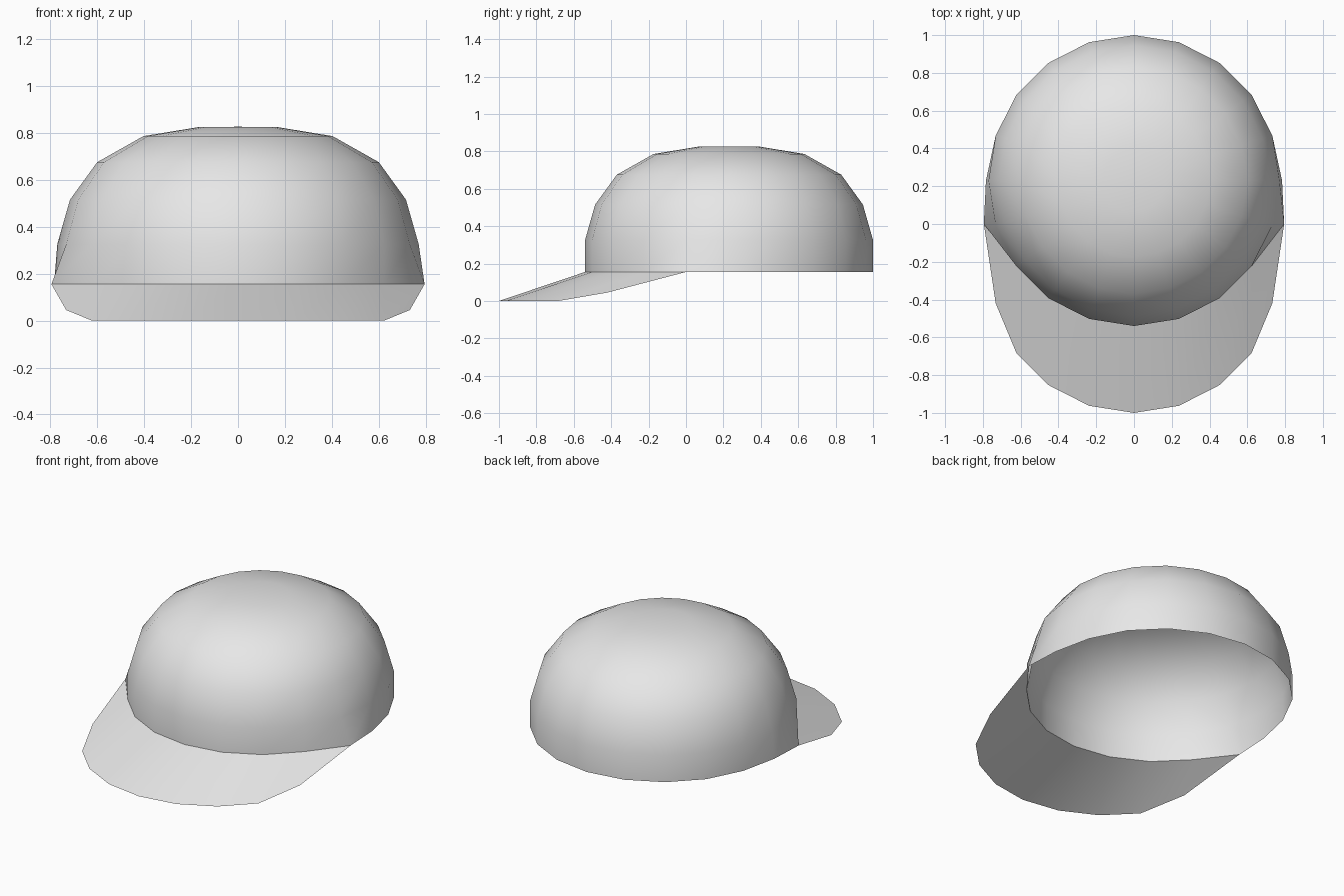
import bpy
import bmesh
from math import sin, cos, radians

cube = bpy.data.objects.get("Cube")
if cube:
    bpy.data.objects.remove(cube, do_unlink=True)

SIDES = 20
STEP = 360 / SIDES
CENTRE_Y = 0.23
RIM_Z = 0.155

fabric = bpy.data.materials.new("grey_fabric")
fabric.use_nodes = True
GREY = (0.8, 0.8, 0.8, 1)
fabric.diffuse_color = GREY
fabric.node_tree.nodes["Principled BSDF"].inputs["Base Color"].default_value = GREY


def rim_point(index, radius, z):
    a = radians(index * STEP)
    return [radius * cos(a), CENTRE_Y + radius * sin(a), z]


def base_point(index):
    """Rim of the crown, pulled outward where the visor meets it."""
    p = rim_point(index, 0.77, RIM_Z)
    i = index % SIDES
    if i in (9, 11, 19, 1):
        side = 1 if p[0] > 0 else -1
        if p[1] < CENTRE_Y:
            p[0], p[1] = side * 0.795, 0.0
    elif i in (0, 10):
        p[0] *= 1.018
    return p


def make_object(name, bm):
    mesh = bpy.data.meshes.new(name)
    bm.to_mesh(mesh)
    bm.free()
    mesh.materials.append(fabric)
    obj = bpy.data.objects.new(name, mesh)
    bpy.context.collection.objects.link(obj)
    bpy.ops.object.select_all(action="DESELECT")
    obj.select_set(True)
    bpy.context.view_layer.objects.active = obj
    bpy.ops.object.shade_smooth_by_angle(angle=radians(50))
    return obj


def bridge(bm, lower, upper, closed):
    n = len(lower)
    for i in range(n if closed else n - 1):
        j = (i + 1) % n
        bm.faces.new((lower[i], lower[j], upper[j], upper[i]))


# Crown: open dome of stacked rings with a nearly flat top
bm = bmesh.new()
rings = [[bm.verts.new(base_point(i)) for i in range(SIDES)]]
profile = [(0.77, 0.325), (0.716, 0.515), (0.6, 0.675), (0.403, 0.786), (0.165, 0.825)]
for radius, z in profile:
    rings.append([bm.verts.new(rim_point(i, radius, z)) for i in range(SIDES)])
for lower, upper in zip(rings, rings[1:]):
    bridge(bm, lower, upper, True)
top = bm.verts.new((0, CENTRE_Y, 0.826))
for i in range(SIDES):
    bm.faces.new((rings[-1][i], rings[-1][(i + 1) % SIDES], top))
make_object("cap_crown", bm)

# Visor: front rim swept forward and down as a thin sheet
bm = bmesh.new()
inner, outer = [], []
for i in range(11, SIDES):
    inner.append(bm.verts.new(base_point(i)))
    x, y, z = rim_point(i, 0.77, 0.0)
    at_end = i in (11, SIDES - 1)
    outer.append(bm.verts.new((x, -0.42 if at_end else y - 0.46, 0.045 if at_end else 0.0)))
bridge(bm, outer, inner, False)
make_object("cap_visor", bm)
